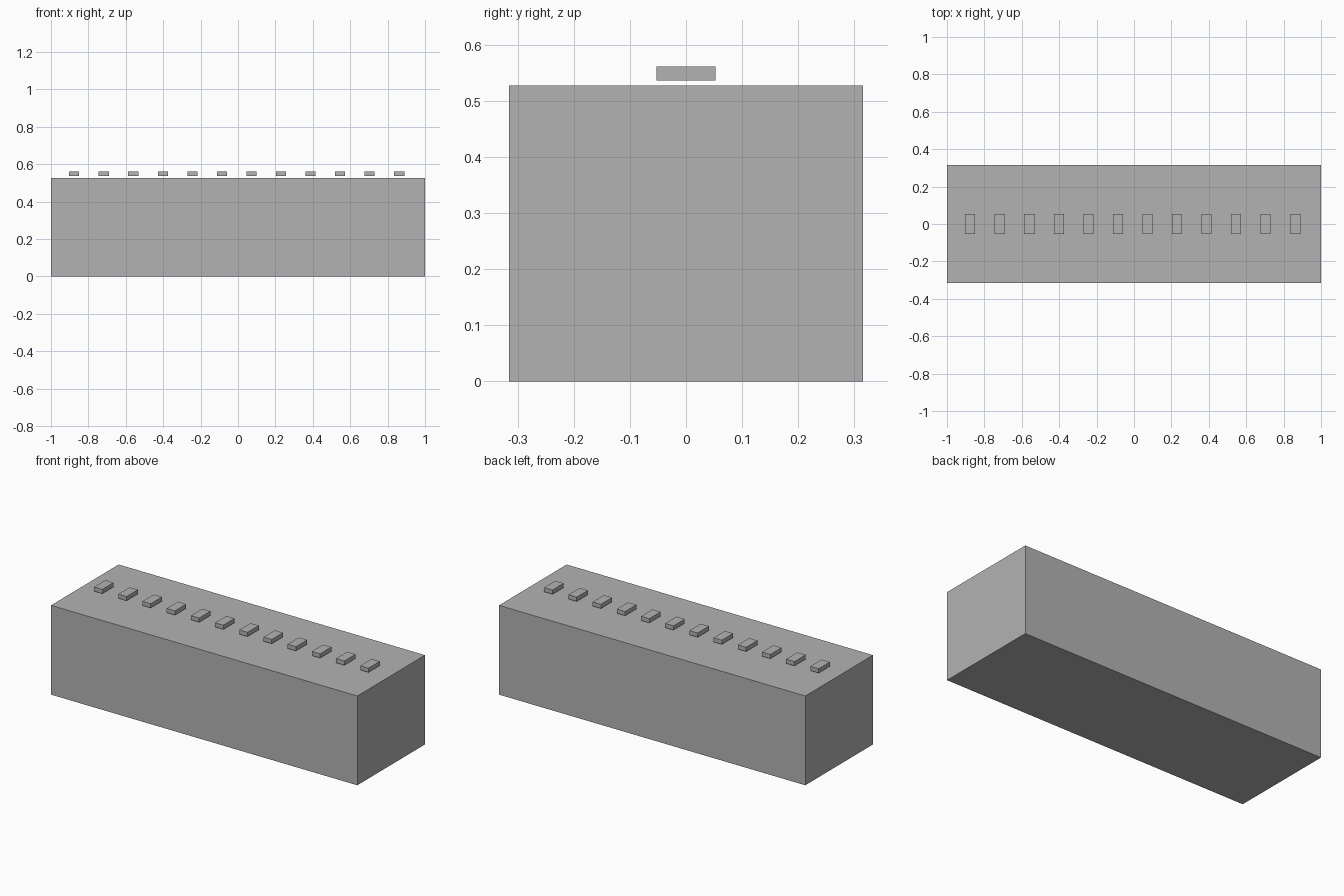
import bpy

# Remove the default cube
default = bpy.data.objects.get("Cube")
if default:
    bpy.data.objects.remove(default, do_unlink=True)

# Single neutral grey
grey = bpy.data.materials.new("neutral_grey")
grey.use_nodes = True
colour = (0.45, 0.45, 0.45, 1)
grey.diffuse_color = colour
grey.node_tree.nodes["Principled BSDF"].inputs["Base Color"].default_value = colour


def box(name, size, centre):
    bpy.ops.mesh.primitive_cube_add(size=1, location=centre)
    ob = bpy.context.object
    ob.name = name
    ob.scale = size
    bpy.ops.object.transform_apply(location=False, rotation=False, scale=True)
    ob.data.materials.append(grey)
    return ob


# Long block body
body_height = 0.527
box("body", (2, 0.631, body_height), (0, 0, body_height / 2))

# Row of small tabs hovering just above the body
for i in range(12):
    box(f"top_tab_{i + 1}", (0.054, 0.105, 0.025), (-0.876 + i * 0.158, 0, 0.5485))
